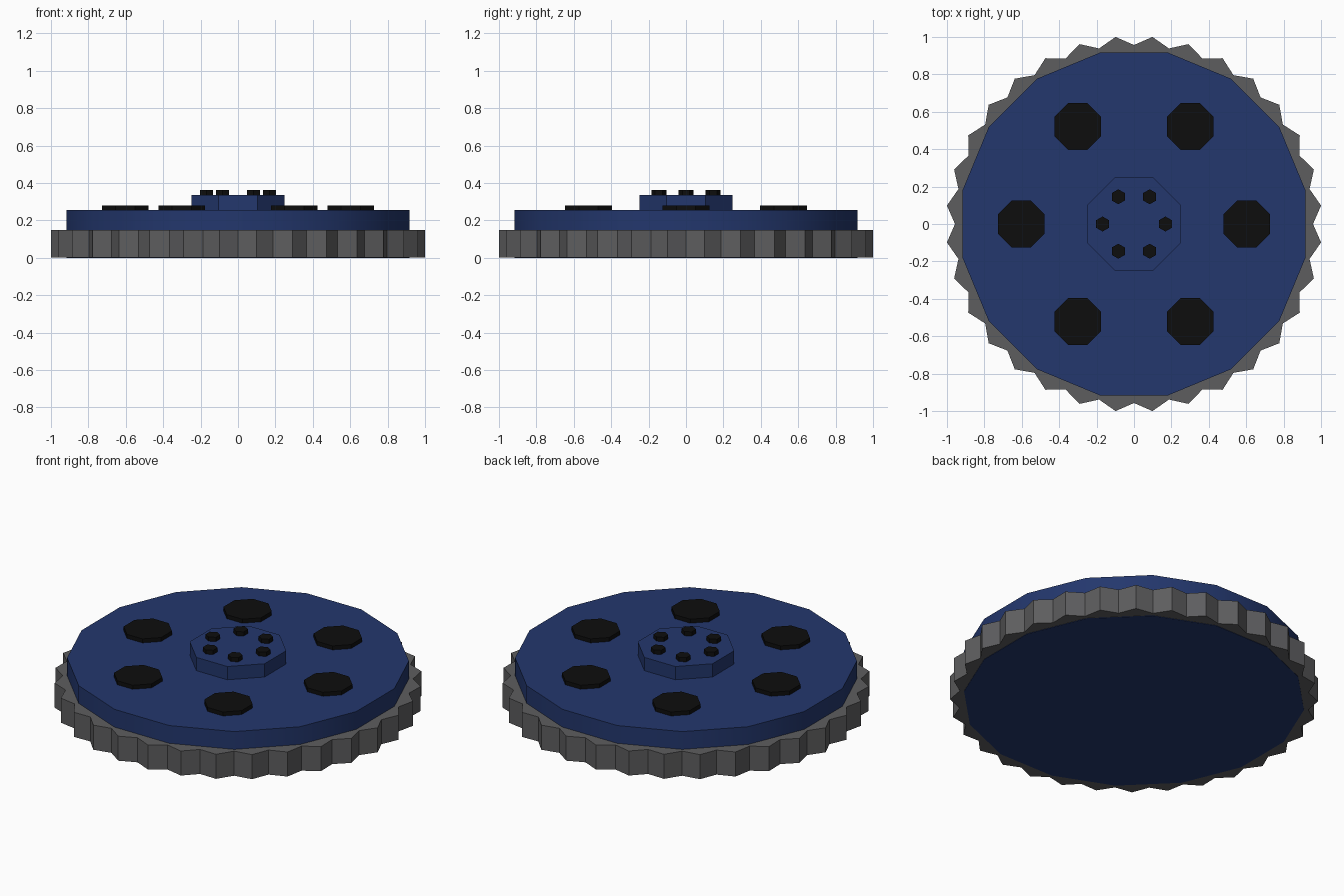
import bpy
import bmesh
from math import pi, cos, sin, radians

cube = bpy.data.objects.get("Cube")
if cube:
    bpy.data.objects.remove(cube, do_unlink=True)


def make_material(name, rgb):
    mat = bpy.data.materials.new(name)
    mat.use_nodes = True
    colour = (*rgb, 1.0)
    mat.diffuse_color = colour
    bsdf = next(n for n in mat.node_tree.nodes if n.type == 'BSDF_PRINCIPLED')
    bsdf.inputs["Base Color"].default_value = colour
    return mat


blue = make_material("dark blue", (0.0168, 0.038, 0.153))
grey = make_material("dark grey", (0.11, 0.11, 0.114))
black = make_material("black", (0.0042, 0.0042, 0.0042))


def ring(sides, radius, turn):
    """Corner points of a regular polygon."""
    return [(radius * cos(turn + 2 * pi * i / sides),
             radius * sin(turn + 2 * pi * i / sides)) for i in range(sides)]


def prism(name, outline, bottom, top, mat, centre=(0, 0)):
    """Extrude a closed outline upwards into a solid."""
    bm = bmesh.new()
    base = bm.faces.new([bm.verts.new((x, y, 0)) for x, y in outline])
    moved = bmesh.ops.extrude_face_region(bm, geom=[base], use_keep_orig=True)
    verts = [g for g in moved["geom"] if isinstance(g, bmesh.types.BMVert)]
    bmesh.ops.translate(bm, verts=verts, vec=(0, 0, top - bottom))
    bmesh.ops.recalc_face_normals(bm, faces=bm.faces)
    mesh = bpy.data.meshes.new(name)
    bm.to_mesh(mesh)
    bm.free()
    mesh.materials.append(mat)
    obj = bpy.data.objects.new(name, mesh)
    obj.location = (*centre, bottom)
    bpy.context.collection.objects.link(obj)
    return obj


# Toothed rim: tips and valleys alternate around the edge
teeth = 32
tips = ring(teeth, 1.005, pi / teeth)
valleys = ring(teeth, 0.957, 2 * pi / teeth)
outline = [p for pair in zip(tips, valleys) for p in pair]
prism("toothed_rim", outline, 0.002, 0.15, grey)

# Main disc, running through the rim to the underside
disc = prism("main_disc", ring(16, 0.934, pi / 16), 0, 0.257, blue)
bpy.context.view_layer.objects.active = disc
disc.select_set(True)
bpy.ops.object.shade_smooth_by_angle(angle=radians(30))

# Raised centre hub
prism("centre_hub", ring(8, 0.27, pi / 8), 0.257, 0.337, blue)

# Six large pads on the disc and six small studs on the hub
for i, centre in enumerate(ring(6, 0.602, 0)):
    prism(f"disc_pad_{i + 1}", ring(8, 0.135, pi / 8), 0.25, 0.281, black, centre)
for i, centre in enumerate(ring(6, 0.168, 0)):
    prism(f"hub_stud_{i + 1}", ring(6, 0.04, pi / 6), 0.33, 0.362, black, centre)
